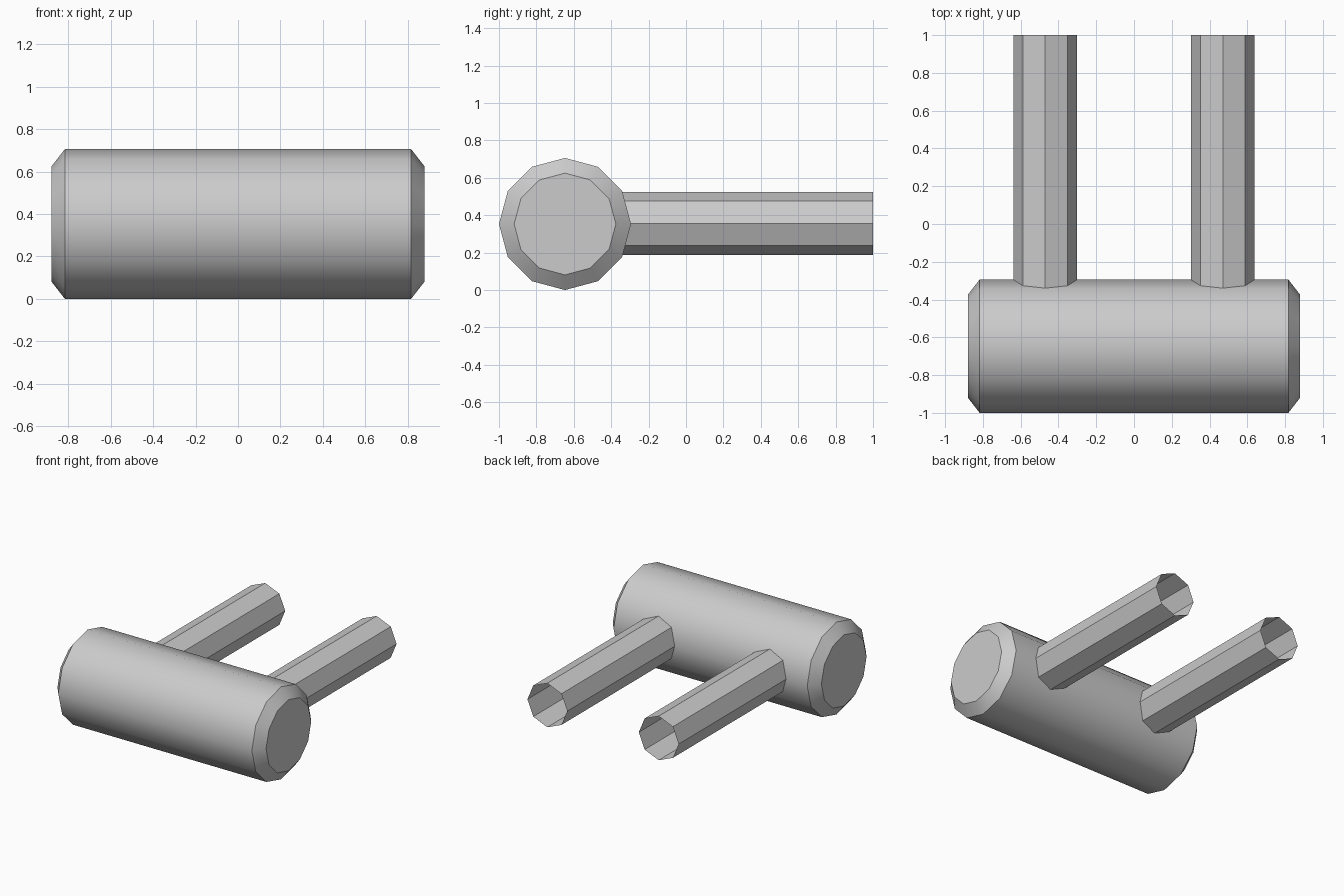
import bpy, bmesh, math
from mathutils import Vector

if "Cube" in bpy.data.objects:
    bpy.data.objects.remove(bpy.data.objects["Cube"])

grey = bpy.data.materials.new("plain grey")
grey.diffuse_color = (0.6, 0.6, 0.6, 1)
grey.use_nodes = True
grey.node_tree.nodes["Principled BSDF"].inputs["Base Color"].default_value = grey.diffuse_color


def lathe(name, sides, rings, origin, axis, u, v, caps):
    """Loft regular polygons given as (distance along axis, radius)."""
    bm = bmesh.new()
    axis, u, v, origin = (Vector(a) for a in (axis, u, v, origin))
    loops = []
    for dist, radius in rings:
        loop = []
        for i in range(sides):
            a = 2 * math.pi * i / sides
            loop.append(bm.verts.new(origin + axis * dist
                                     + (u * math.cos(a) + v * math.sin(a)) * radius))
        loops.append(loop)
    for a, b in zip(loops, loops[1:]):
        for i in range(sides):
            j = (i + 1) % sides
            bm.faces.new((a[i], a[j], b[j], b[i]))
    if caps:
        bm.faces.new(loops[0][::-1])
        bm.faces.new(loops[-1])
    mesh = bpy.data.meshes.new(name)
    bm.to_mesh(mesh)
    bm.free()
    mesh.materials.append(grey)
    obj = bpy.data.objects.new(name, mesh)
    bpy.context.collection.objects.link(obj)
    return obj


# Twelve-sided drum lying along x, with chamfered ends
drum = lathe("drum", 12,
             [(-0.88, 0.272), (-0.817, 0.353), (0.817, 0.353), (0.88, 0.272)],
             (0, -0.647, 0.353), (1, 0, 0), (0, 1, 0), (0, 0, 1), True)
bpy.context.view_layer.objects.active = drum
drum.select_set(True)
bpy.ops.object.shade_smooth_by_angle(angle=math.radians(35))

# Two open, thin-walled octagonal tubes running backwards from the drum
for side, label in ((-1, "left"), (1, "right")):
    lathe(label + "_tube", 8, [(-0.40, 0.168), (1.0, 0.168)],
          (side * 0.47, 0, 0.356), (0, 1, 0), (0, 0, 1), (1, 0, 0), False)
